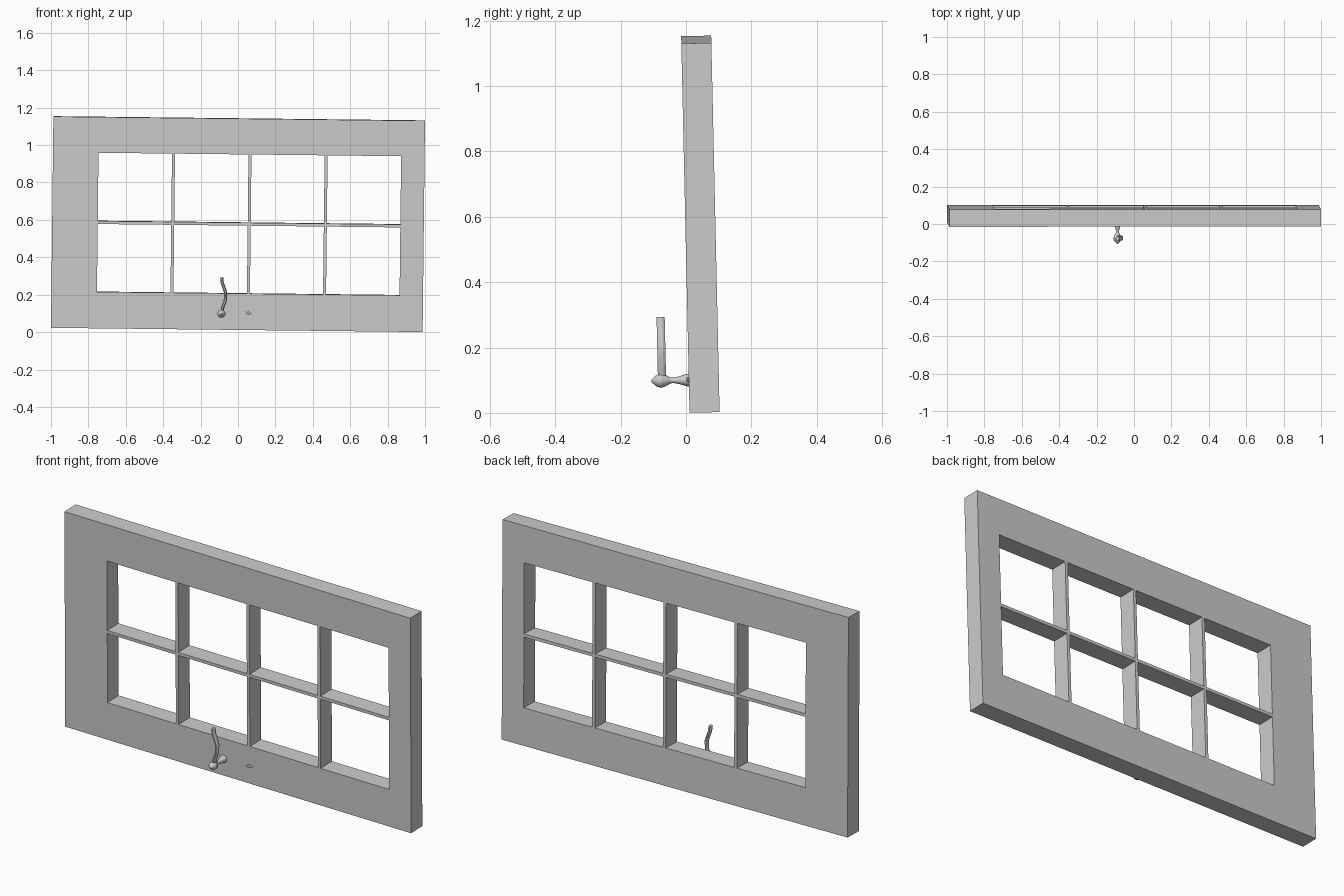
import bpy, bmesh, math
from mathutils import Matrix, Vector

if "Cube" in bpy.data.objects:
    bpy.data.objects.remove(bpy.data.objects["Cube"])

grey = bpy.data.materials.new("plain_grey")
grey.use_nodes = True
colour = (0.6, 0.6, 0.6, 1)
grey.diffuse_color = colour
grey.node_tree.nodes["Principled BSDF"].inputs["Base Color"].default_value = colour

# The whole door leans slightly
LEAN = (Matrix.Translation((0, 0.044, 0.5775))
        @ Matrix.Rotation(0.0223, 4, 'X') @ Matrix.Rotation(0.0113, 4, 'Y'))
HALF = 0.046          # half the door thickness


def finish(name, bm, smooth=False):
    bmesh.ops.recalc_face_normals(bm, faces=bm.faces[:])
    mesh = bpy.data.meshes.new(name)
    bm.to_mesh(mesh)
    bm.free()
    mesh.materials.append(grey)
    obj = bpy.data.objects.new(name, mesh)
    bpy.context.collection.objects.link(obj)
    obj.matrix_world = LEAN
    if smooth:
        bpy.ops.object.select_all(action='DESELECT')
        obj.select_set(True)
        bpy.context.view_layer.objects.active = obj
        bpy.ops.object.shade_smooth_by_angle(angle=math.radians(30))
    return obj


def loft(name, rings, smooth=True):
    """Skin a list of closed rings and cap both ends."""
    bm = bmesh.new()
    loops = [[bm.verts.new(p) for p in ring] for ring in rings]
    n = len(loops[0])
    for a, b in zip(loops, loops[1:]):
        for i in range(n):
            j = (i + 1) % n
            bm.faces.new((a[i], a[j], b[j], b[i]))
    bm.faces.new(loops[0])
    bm.faces.new(loops[-1])
    return finish(name, bm, smooth)


def turned(name, x, z, profile, sides=12, flat=1.0):
    """Round part along the depth axis from (depth, radius) pairs."""
    angles = [2 * math.pi * i / sides for i in range(sides)]
    loft(name, [[(x + r * math.cos(a), y, z + r * flat * math.sin(a))
                 for a in angles] for y, r in profile])


# Door frame with two rows of four open panes
bar = 0.008
us, vs = [-0.9935, -0.75], [-0.565, -0.37]
for u in (-0.349, 0.06, 0.467):
    us += [u - bar, u + bar]
vs += [0.001 - bar, 0.001 + bar, 0.374, 0.565]
us += [0.868, 0.9935]
bm = bmesh.new()
grid = [[bm.verts.new((u, -HALF, v)) for v in vs] for u in us]
for i in range(len(us) - 1):
    for j in range(len(vs) - 1):
        if not (i % 2 and j % 2):
            bm.faces.new((grid[i][j], grid[i + 1][j],
                          grid[i + 1][j + 1], grid[i][j + 1]))
back = bmesh.ops.extrude_face_region(bm, geom=bm.faces[:], use_keep_orig=True)
bmesh.ops.translate(bm, vec=(0, 2 * HALF, 0),
                    verts=[g for g in back["geom"] if isinstance(g, bmesh.types.BMVert)])
finish("door_frame", bm)

# Handle spindle and knob
KX, KZ = -0.083, -0.477
turned("handle_spindle", KX, KZ,
       [(-0.04, 0.020), (-0.052, 0.019), (-0.075, 0.012), (-0.093, 0.008), (-0.115, 0.011)])
turned("handle_knob", KX, KZ,
       [(-0.100, 0.008), (-0.118, 0.018), (-0.130, 0.022),
        (-0.142, 0.019), (-0.154, 0.010), (-0.161, 0.003)])

# Curved lever rising from the knob
path = [Vector(p) for p in ((-0.081, -0.470), (-0.077, -0.445), (-0.064, -0.410),
                            (-0.062, -0.365), (-0.072, -0.335), (-0.081, -0.310),
                            (-0.084, -0.283))]
rings = []
for i, p in enumerate(path):
    t = (path[min(i + 1, len(path) - 1)] - path[max(i - 1, 0)]).normalized()
    side = Vector((t.y, -t.x))
    ring = []
    for k in range(8):
        a = math.pi * (k + 0.5) / 4
        q = p + side * 0.009 * math.cos(a)
        ring.append((q.x, -0.128 + 0.0135 * math.sin(a), q.y))
    rings.append(ring)
loft("handle_lever", rings)

# Oval lock cover with a raised centre
turned("lock_cover", 0.061, -0.474,
       [(-0.04, 0.021), (-0.049, 0.021), (-0.051, 0.014), (-0.053, 0.012)], 16, 0.4)
